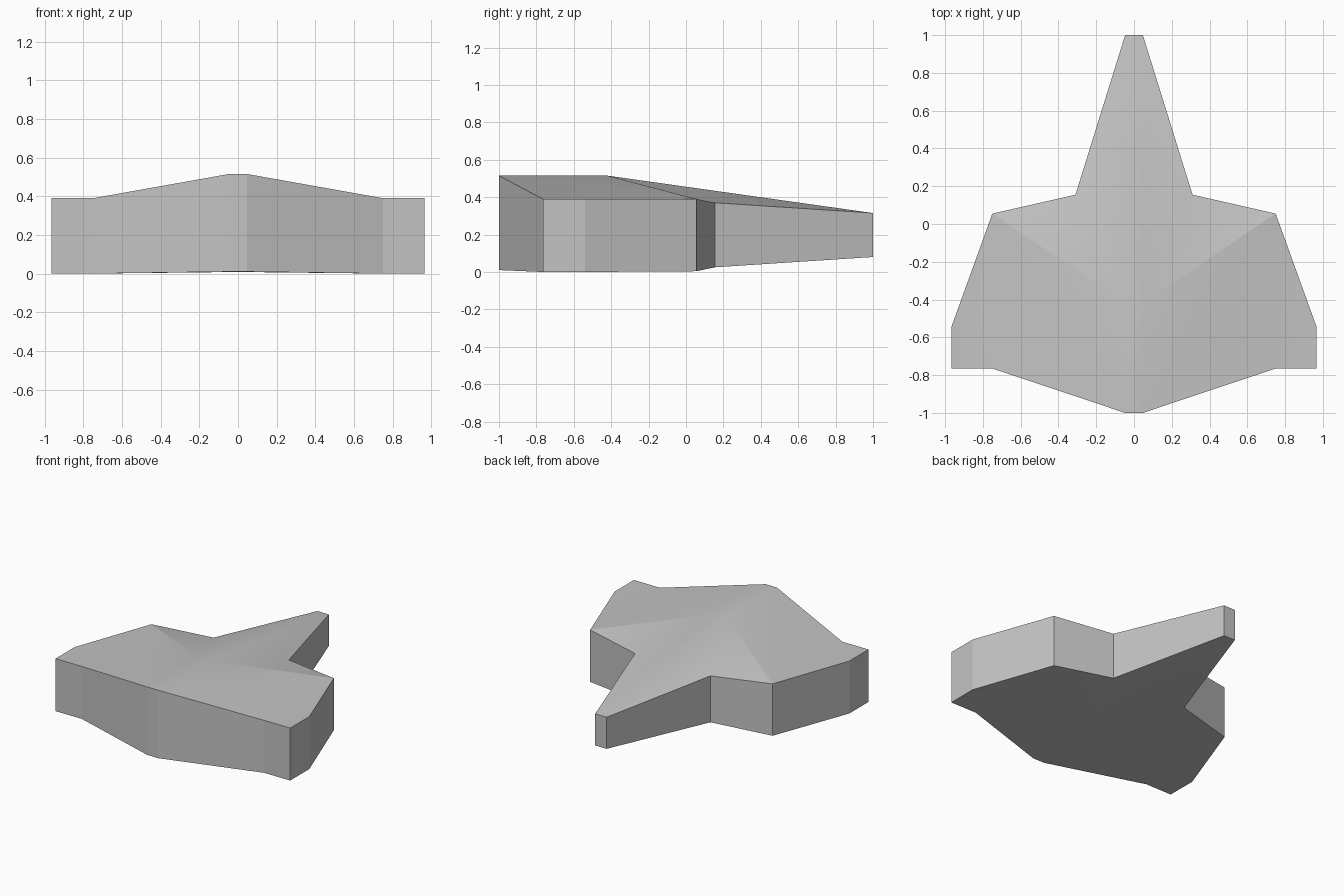
import bpy, bmesh, math
from mathutils import Matrix

cube = bpy.data.objects.get("Cube")
if cube:
    bpy.data.objects.remove(cube, do_unlink=True)

grey = bpy.data.materials.new("plain grey")
grey.use_nodes = True
colour = (0.55, 0.55, 0.55, 1)
grey.diffuse_color = colour
grey.node_tree.nodes["Principled BSDF"].inputs["Base Color"].default_value = colour

# Plan points of one half: x, y, top height, bottom height
plan = {
    "tail_mid": (0, 1.0, 0.315, 0.08),
    "tail": (0.047, 1.0, 0.315, 0.08),
    "root": (0.31, 0.155, 0.37, 0.025),
    "shoulder": (0.75, 0.055, 0.39, 0.004),
    "wing_back": (0.965, -0.54, 0.39, 0),
    "wing_front": (0.965, -0.765, 0.39, 0),
    "brow": (0.75, -0.765, 0.39, 0),
    "nose": (0.047, -1.0, 0.515, 0.01),
    "nose_mid": (0, -1.0, 0.515, 0.01),
    "peak": (0.04, -0.42, 0.515, 0.008),
    "peak_mid": (0, -0.42, 0.515, 0.008),
}
panels = [
    "nose_mid nose peak peak_mid", "peak_mid peak tail tail_mid",
    "nose brow shoulder peak", "brow wing_front wing_back shoulder",
    "peak shoulder root", "peak root tail",
]
rim = list(plan)[:9]

bm = bmesh.new()
top = {k: bm.verts.new((x, y, t)) for k, (x, y, t, b) in plan.items()}
bottom = {k: bm.verts.new((x, y, b)) for k, (x, y, t, b) in plan.items()}

# Upper and lower skins
for panel in panels:
    names = panel.split()
    bm.faces.new([top[n] for n in names])
    bm.faces.new([bottom[n] for n in reversed(names)])

# Side walls
for a, b in zip(rim, rim[1:]):
    bm.faces.new((top[a], top[b], bottom[b], bottom[a]))

# Other half, welded along the centre line
bmesh.ops.mirror(bm, geom=bm.verts[:] + bm.edges[:] + bm.faces[:],
                 matrix=Matrix.Identity(4), axis='X', merge_dist=0.001)
bmesh.ops.remove_doubles(bm, verts=bm.verts[:], dist=0.001)
bmesh.ops.recalc_face_normals(bm, faces=bm.faces[:])

mesh = bpy.data.meshes.new("hull")
bm.to_mesh(mesh)
bm.free()
mesh.materials.append(grey)
hull = bpy.data.objects.new("hull", mesh)
bpy.context.collection.objects.link(hull)

# Soft skins, crisp walls
bpy.ops.object.select_all(action='DESELECT')
hull.select_set(True)
bpy.context.view_layer.objects.active = hull
bpy.ops.object.shade_smooth_by_angle(angle=math.radians(16))
